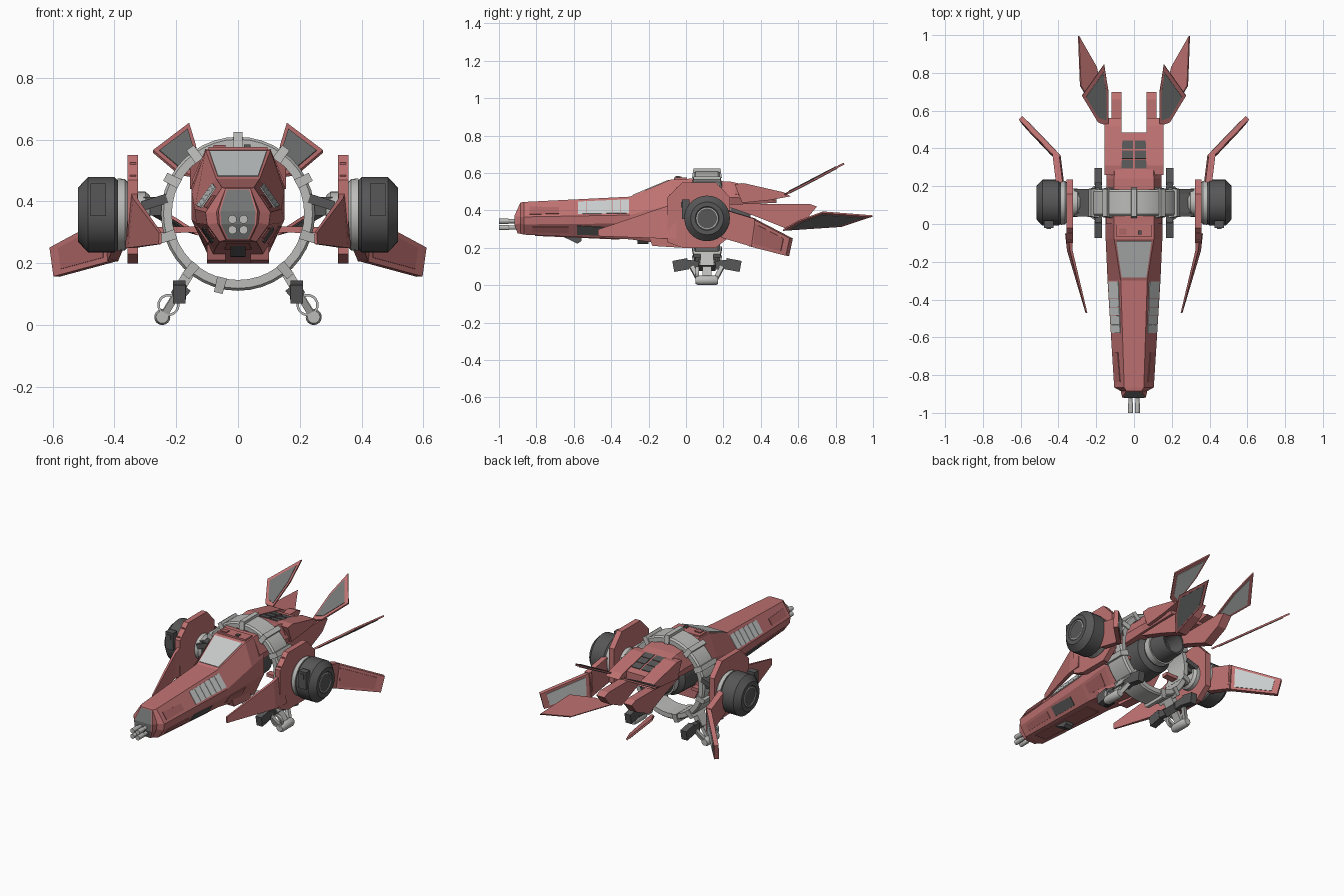
import bpy, bmesh, math
from mathutils import Vector as V

if "Cube" in bpy.data.objects:
    bpy.data.objects.remove(bpy.data.objects["Cube"])

def mat(name, r, g, b):
    m = bpy.data.materials.new(name)
    m.diffuse_color = (r, g, b, 1)
    m.use_nodes = True
    m.node_tree.nodes["Principled BSDF"].inputs["Base Color"].default_value = m.diffuse_color
    return m

RED = mat("hull red", .52, .165, .165)
DRED = mat("recess red", .42, .13, .13)
LIGHT = mat("light metal", .50, .50, .49)
DARK = mat("dark metal", .095, .095, .095)
MID = mat("grey panel", .17, .175, .175)
GLASS = mat("window grey", .58, .60, .60)
BLACK = mat("vent black", .03, .03, .03)

def build(name, verts, faces, m, mirror=False, smooth=False):
    bm = bmesh.new()
    for s in ((1, -1) if mirror else (1,)):
        vs = [bm.verts.new((v[0] * s, v[1], v[2])) for v in verts]
        for f in faces:
            bm.faces.new([vs[i] for i in f])
    bmesh.ops.remove_doubles(bm, verts=bm.verts, dist=1e-6)
    bmesh.ops.recalc_face_normals(bm, faces=bm.faces)
    if smooth:
        for f in bm.faces:
            f.smooth = True
        for e in bm.edges:
            e.smooth = e.calc_face_angle(0) < math.radians(28)
    me = bpy.data.meshes.new(name)
    bm.to_mesh(me)
    bm.free()
    me.materials.append(m)
    ob = bpy.data.objects.new(name, me)
    bpy.context.collection.objects.link(ob)
    return ob

def loft(name, rings, m, mirror=False, smooth=False, closed=False):
    n, k = len(rings[0]), len(rings)
    faces = [(i * n + j, i * n + (j + 1) % n, (i + 1) % k * n + (j + 1) % n, (i + 1) % k * n + j)
             for i in range(k if closed else k - 1) for j in range(n)]
    if not closed:
        faces += [tuple(range(n)), tuple(range((k - 1) * n, k * n))]
    return build(name, [p for r in rings for p in r], faces, m, mirror, smooth)

def lathe(name, prof, c, axis, m, n=28, mirror=False, closed=False):
    rings = []
    for a, r in prof:
        ring = []
        for i in range(n):
            t = 2 * math.pi * i / n
            u, w = r * math.cos(t), r * math.sin(t)
            ring.append(V(c) + (V((a, u, w)) if axis == 'x' else V((u, a, w))))
        rings.append(ring)
    return loft(name, rings, m, mirror, True, closed)

def prism(name, yz, x0, x1, m, mirror=False):
    return loft(name, [[(x, y, z) for y, z in yz] for x in (x0, x1)], m, mirror)

def beam(name, p, q, w, d, m, mirror=False, taper=1.0, up=(0, 1, 0)):
    p, q = V(p), V(q)
    a = (q - p).normalized()
    s = a.cross(V(up)).normalized()
    t = s.cross(a)
    return loft(name, [[c + s * (i * w * k / 2) + t * (j * d * k / 2)
                        for i, j in ((-1, -1), (1, -1), (1, 1), (-1, 1))]
                       for c, k in ((p, 1), (q, taper))], m, mirror)

def box(name, c, s, m, mirror=False):
    c = V(c)
    return beam(name, c - V((0, s[1] / 2, 0)), c + V((0, s[1] / 2, 0)), s[0], s[2], m, mirror, 1, (0, 0, 1))

def plate(name, pts, thick, m, panels=()):
    """Flattened mirrored fin; panels = (facing direction, material, scale)."""
    p = [V(q) for q in pts]
    c = sum(p, V()) / len(p)
    n = sum(((p[i - 1] - c).cross(p[i] - c) for i in range(len(p))), V()).normalized()
    p = [q - n * (q - c).dot(n) for q in p]
    loft(name, [[q + n * thick * k for q in p] for k in (-.5, .5)], m, True)
    for i, (face, pm, sc) in enumerate(panels):
        side = 1 if n.dot(V(face)) > 0 else -1
        loft(f"{name}_panel_{i}", [[c + (q - c) * sc + n * side * (thick / 2 + h) for q in p]
                                   for h in (-.001, .003)], pm, True)

def panel(name, rings, i, j, u0, u1, v0, v1, m, mirror=True, taper=0):
    """Thin plate lying on one quad of a loft: u along y, v across."""
    n = len(rings[0])
    a, b = V(rings[i][j]), V(rings[i][(j + 1) % n])
    d, e = V(rings[i + 1][j]), V(rings[i + 1][(j + 1) % n])
    at = lambda u, v: a.lerp(d, u).lerp(b.lerp(e, u), v)
    q = [at(u0, v0), at(u1, v0 + taper), at(u1, v1), at(u0, v1)]
    nn = (q[1] - q[0]).cross(q[2] - q[0]).normalized()
    if nn.dot(sum(q, V()) / 4 - V((0, q[0].y, .37))) < 0:
        nn = -nn
    loft(name, [[p + nn * h for p in q] for h in (-.002, .004)], m, mirror)

def section(y, *half):
    return [(x, y, z) for x, z in half] + [(-x, y, z) for x, z in reversed(half)]

# Main hull
hull = [section(-.885, (.04, .442), (.07, .365), (.066, .33), (.04, .275)),
        section(-.865, (.052, .445), (.105, .365), (.10, .325), (.06, .27)),
        section(-.30, (.07, .473), (.14, .375), (.135, .33), (.075, .245)),
        section(-.08, (.105, .565), (.15, .43), (.15, .34), (.085, .215)),
        section(.04, (.105, .57), (.15, .45), (.15, .34), (.085, .20))]
loft("hull", hull, RED)
# Faceted nose cap with a grey face plate
cap = [(.04, -.885, .442), (.063, -.918, .37), (.06, -.918, .325), (.036, -.90, .275)]
cap += [(-x, y, z) for x, y, z in reversed(cap)]
strips = [(0, 1, 6, 7), (1, 2, 5, 6), (2, 3, 4, 5)]
sides = [(j, (j + 1) % 8, (j + 1) % 8 + 8, j + 8) for j in range(8)]
build("nose_cap", cap + [V(p) for p in hull[0]], strips + sides[0:3] + sides[3:4] + sides[4:7], RED)
build("nose_plate", [(x * .9, y - .004, .36 + (z - .36) * .95) for x, y, z in cap], strips, MID)
panel("windshield", hull, 2, 7, .08, .95, .05, .95, GLASS, False)
panel("canopy_side_recess", hull, 2, 2, .15, .8, .15, .7, DRED)
for k in range(6):
    panel(f"side_louvre_{k}", hull, 1, 0, .51 + k * .081, .587 + k * .081, .16, .9, GLASS)
panel("nose_recess", hull, 1, 0, .05, .33, .35, .85, DRED, True, .1)
panel("lower_side_panel", hull, 1, 2, .50, .80, .12, .8, DARK, True, .12)
panel("lower_nose_recess", hull, 1, 2, .08, .42, .2, .7, DRED)
panel("belly_panel", hull, 1, 3, .1, .9, .2, .8, DRED, False)

# Nose cannons
for x in (-.018, .018):
    for z in (.342, .308):
        lathe("nose_barrel", [(-1, .008), (-1, .014), (-.95, .014), (-.945, .011), (-.9, .011)],
              (x, 0, z), 'y', LIGHT, 12)
# Chin gun and intakes
prism("chin_gun", [(-.67, .265), (-.58, .222), (-.56, .235), (-.56, .27)], -.025, .025, DARK)
prism("chin_pod", [(-.2, .26), (-.18, .21), (-.02, .20), (-.02, .26)], .04, .10, RED, True)
box("belly_intake", (0, -.23, .24), (.05, .06, .04), BLACK)
beam("ring_strut", (.13, .11, .31), (.34, .11, .305), .02, .04, RED, True)
# Roof fittings
box("roof_slab", (0, -.03, .57), (.19, .07, .012), RED)
box("roof_hatch", (-.06, -.04, .576), (.04, .03, .012), DRED)
box("roof_sensor", (.03, -.045, .578), (.02, .02, .012), DARK)

# Centre core and exhaust
lathe("core_exhaust", [(.02, .12), (.17, .115), (.19, .085), (.33, .08), (.345, .075), (.345, .064),
                       (.25, .055), (.25, .01)], (0, 0, .37), 'y', DARK)
lathe("exhaust_collar", [(.2, .08), (.2, .092), (.24, .092), (.24, .08)], (0, 0, .37), 'y', LIGHT)

# Rear deck with vents
deck = [section(.0, (.105, .568), (.148, .47), (.135, .42)),
        section(.24, (.105, .553), (.145, .47), (.135, .43)),
        section(.485, (.095, .50), (.14, .455), (.13, .44))]
loft("rear_deck", deck, RED)
for k in range(3):
    for s in (0, 1):
        panel("deck_vent", deck, 1, 5, .22 + k * .21, .40 + k * .21, .18 + s * .35, .47 + s * .35, DARK, False)
panel("deck_side_recess", deck, 1, 0, .1, .5, .25, .8, DRED)

# Tail booms
prism("upper_boom", [(.26, .54), (.31, .545), (.52, .497), (.56, .475), (.45, .455), (.3, .44)], .065, .155, RED, True)
prism("lower_boom", [(.18, .47), (.40, .435), (.66, .435), (.70, .42), (.65, .36), (.53, .305), (.38, .365),
                     (.22, .42)], .065, .12, RED, True)

# Tail fins
plate("upper_tail_fin", [(.135, .52, .482), (.19, .54, .489), (.275, .68, .562), (.158, .845, .65), (.135, .70, .574)],
      .010, RED, [((0, 0, 1), MID, .78), ((0, 0, -1), GLASS, .78)])
plate("lower_tail_fin", [(.12, .52, .305), (.21, .83, .302), (.282, .998, .385), (.295, .73, .375), (.20, .6, .345)],
      .010, RED, [((1, 0, -1), MID, .82)])

# Ring
CZ, CY = .36, .112
lathe("ring", [(-.07, .214), (-.07, .241), (-.06, .249), (.06, .249), (.07, .241), (.07, .214)],
      (0, CY, CZ), 'y', LIGHT, 40, closed=True)
for a in (0, 36, -36, 63, -63, 108, -108, 140, -140, 194):
    t = math.radians(a)
    d = V((math.sin(t), 0, math.cos(t)))
    o = V((0, CY, CZ))
    beam("ring_clamp", o + d * .212, o + d * .264, .032, .16, LIGHT, taper=.9)

# Side engines
EC = (0, .113, .357)
lathe("engine_hub", [(.285, .02), (.285, .062), (.30, .075), (.33, .075), (.35, .10), (.365, .115),
                     (.39, .118), (.39, .02)], EC, 'x', LIGHT, mirror=True)
lathe("engine_pod", [(.386, .02), (.386, .108), (.40, .122), (.485, .122), (.517, .088), (.517, .064),
                     (.512, .058), (.512, .005)], EC, 'x', DARK, mirror=True)
lathe("engine_end_ring", [(.505, .053), (.516, .053), (.516, .059), (.505, .059)], EC, 'x', LIGHT, mirror=True,
      closed=True)
box("engine_box", (.452, -.002, .405), (.05, .04, .105), DARK, True)
box("engine_box_latch", (.452, -.022, .43), (.025, .008, .03), DARK, True)
box("engine_mount", (.27, CY, .385), (.07, .10, .06), DARK, True)
for dy in (-.06, .06):
    beam("engine_link", (.23, CY + dy, .41), (.31, CY + dy, .385), .03, .025, DARK, True)

# Side brackets, forward blades, rear wings
prism("engine_bracket", [(-.10, .23), (-.10, .47), (-.02, .55), (.16, .55), (.235, .47), (.235, .26), (.16, .2),
                         (-.02, .2)], .323, .357, RED, True)
for z in (.52, .48):
    box("bracket_slot", (.34, -.03 - (.52 - z), z), (.02, .04, .012), DRED, True)
loft("forward_blade", [[(.365, -.05, .25), (.325, -.05, .25), (.325, -.05, .44), (.35, -.05, .44)],
                       [(.355, -.14, .25), (.33, -.14, .25), (.325, -.14, .41), (.34, -.14, .41)],
                       [(.257, -.47, .262), (.247, -.47, .262), (.247, -.47, .298), (.255, -.47, .298)]], RED, True)
plate("wing_arm", [(.385, .19, .255), (.405, .36, .205), (.415, .37, .355), (.395, .22, .40)], .035, RED)
plate("rear_wing", [(.395, .345, .208), (.59, .54, .157), (.598, .565, .25), (.40, .35, .36)], .026, RED,
      [((1, -1, 0), DRED, .72), ((-1, 1, 0), GLASS, .76)])

# Landing claws under the ring
beam("claw_arm", (.145, CY, .19), (.20, CY, .10), .035, .07, LIGHT, True)
beam("claw_joint", (.17, CY, .125), (.20, CY, .09), .045, .09, DARK, True)
for s in (-1, 1):
    beam("claw_pad", (.185, CY + s * .04, .105), (.19, CY + s * .12, .115), .035, .045, DARK, True, up=(0, 0, 1))
    beam("claw_tip", (.19, CY + s * .10, .115), (.19, CY + s * .18, .10), .04, .06, DARK, True, up=(0, 0, 1))
    beam("claw_link", (.20, CY + s * .08, .095), (.24, CY + s * .045, .03), .022, .022, LIGHT, True)
beam("claw_shin", (.20, CY, .10), (.243, CY, .03), .022, .05, LIGHT, True)
lathe("claw_foot", [(-.06, .012), (-.06, .02), (-.045, .026), (.045, .026), (.06, .02), (.06, .012)],
      (.245, CY, .026), 'y', LIGHT, 16, True)
lathe("claw_hoop", [(-.01, .028), (-.01, .036), (.01, .036), (.01, .028)], (.225, .06, .065), 'y', LIGHT, 20, True, True)
